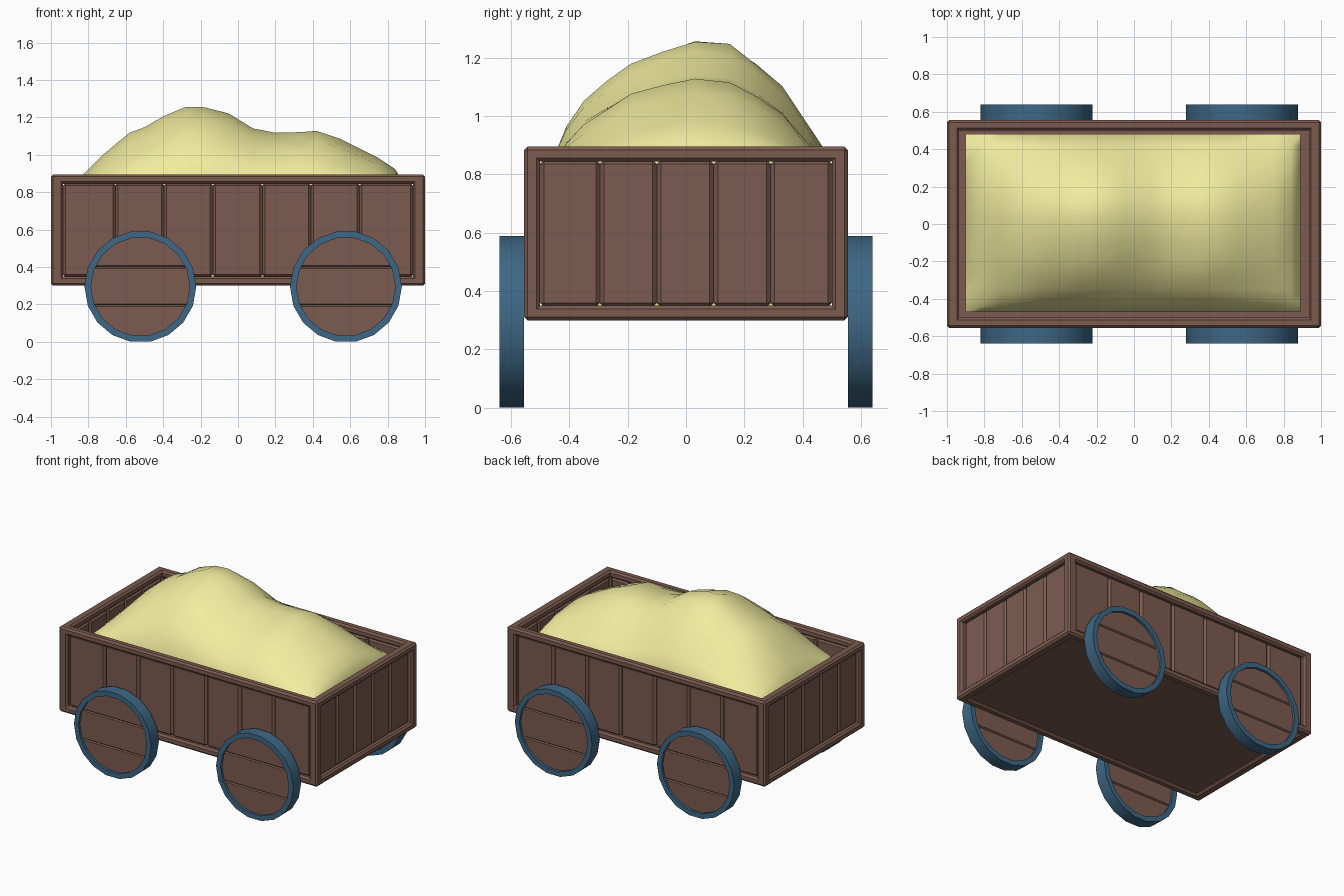
import bpy, bmesh, math, random
from mathutils import Vector

if "Cube" in bpy.data.objects:
    bpy.data.objects.remove(bpy.data.objects["Cube"])

random.seed(4)


def material(name, rgb):
    m = bpy.data.materials.new(name)
    m.diffuse_color = (*rgb, 1)
    m.use_nodes = True
    m.node_tree.nodes["Principled BSDF"].inputs["Base Color"].default_value = m.diffuse_color
    return m


WOOD = material("wood", (0.20, 0.105, 0.08))
BLUE = material("blue_metal", (0.048, 0.136, 0.235))
SAND = material("sand", (0.88, 0.84, 0.35))


def finish(bm, name, mat, smooth=None):
    bmesh.ops.recalc_face_normals(bm, faces=bm.faces[:])
    me = bpy.data.meshes.new(name)
    bm.to_mesh(me)
    bm.free()
    me.materials.append(mat)
    if smooth:
        me.shade_smooth()
        me.set_sharp_from_angle(angle=math.radians(smooth))
    ob = bpy.data.objects.new(name, me)
    bpy.context.collection.objects.link(ob)
    return ob


def box(name, lo, hi, bevel=0.012):
    """Chamfered beam or plank between two corners."""
    bm = bmesh.new()
    bmesh.ops.create_cube(bm, size=1)
    for v in bm.verts:
        v.co = Vector([lo[i] + (v.co[i] + 0.5) * (hi[i] - lo[i]) for i in range(3)])
    if bevel:
        bmesh.ops.bevel(bm, geom=bm.edges[:], offset=bevel, segments=1,
                        affect='EDGES', clamp_overlap=True)
    return finish(bm, name, WOOD)


# Frame: corner posts and rails
X, Y, Z0, Z1 = 1.0, 0.555, 0.30, 0.895
PX, PY, RZ = 0.065, 0.055, 0.05
for sx in (-1, 1):
    for sy in (-1, 1):
        xs, ys = sorted((sx * (X - PX), sx * X)), sorted((sy * (Y - PY), sy * Y))
        box("corner_post", (xs[0], ys[0], Z0), (xs[1], ys[1], Z1))
for z in (Z0, Z1 - RZ):
    for s in (-1, 1):
        ys, xs = sorted((s * (Y - PY), s * Y)), sorted((s * (X - PX), s * X))
        box("long_rail", (-X, ys[0], z), (X, ys[1], z + RZ))
        box("end_rail", (xs[0], -Y, z), (xs[1], Y, z + RZ))

# Plank walls, set back from the frame
LONG = [-0.935, -0.655, -0.395, -0.135, 0.13, 0.39, 0.65, 0.935]
SHORT = [-0.50, -0.295, -0.10, 0.095, 0.29, 0.50]
ZL, ZH = Z0 + RZ - 0.005, Z1 - RZ + 0.005
for s in (-1, 1):
    ys, xs = sorted((s * 0.50, s * 0.535)), sorted((s * 0.935, s * 0.975))
    for a, b in zip(LONG, LONG[1:]):
        box("side_plank", (a, ys[0], ZL), (b, ys[1], ZH), 0.014)
    for a, b in zip(SHORT, SHORT[1:]):
        box("end_plank", (xs[0], a, ZL), (xs[1], b, ZH), 0.014)

# Floor
box("floor", (-0.95, -0.52, 0.318), (0.95, 0.52, 0.35), 0)

# Wheels: metal tyre around three planks
N, R, RI, WZ = 18, 0.299, 0.264, 0.295


def ring_point(r, k, x, y):
    a = 2 * math.pi * k / N
    return Vector((x + r * math.cos(a), y, WZ + r * math.sin(a)))


def tyre(x, y0, y1):
    bm = bmesh.new()
    loops = [[bm.verts.new(ring_point(r, k, x, y)) for k in range(N)]
             for r, y in ((R, y0), (R, y1), (RI, y1), (RI, y0))]
    for i in range(4):
        a, b = loops[i], loops[(i + 1) % 4]
        for k in range(N):
            bm.faces.new((a[k], a[(k + 1) % N], b[(k + 1) % N], b[k]))
    finish(bm, "wheel_tyre", BLUE, 30)


def wheel_plank(x, y0, y1, lo, hi):
    bm = bmesh.new()
    bm.faces.new([bm.verts.new(ring_point(RI + 0.004, k, x, y0)) for k in range(N)])
    for z, n in ((lo, -1), (hi, 1)):
        bmesh.ops.bisect_plane(bm, geom=bm.verts[:] + bm.edges[:] + bm.faces[:],
                               plane_co=(x, y0, WZ + z), plane_no=(0, 0, n),
                               clear_outer=True)
    ext = bmesh.ops.extrude_face_region(bm, geom=bm.faces[:])
    for v in ext["geom"]:
        if isinstance(v, bmesh.types.BMVert):
            v.co.y = y1
    cut = [e for e in bm.edges
           if abs(e.verts[0].co.y - e.verts[1].co.y) < 1e-5
           and any(all(abs(v.co.z - WZ - z) < 1e-4 for v in e.verts) for z in (lo, hi))]
    bmesh.ops.bevel(bm, geom=cut, offset=0.007, segments=1, affect='EDGES')
    finish(bm, "wheel_plank", WOOD)


for x in (-0.522, 0.577):
    for s in (-1, 1):
        tyre(x, s * 0.555, s * 0.64)
        for lo, hi in ((-0.4, -0.098), (-0.098, 0.105), (0.105, 0.4)):
            wheel_plank(x, s * 0.572, s * 0.623, lo, hi)

# Sand heap: ridge line along x multiplied by a cross-section along y
RIDGE = [(-0.9, 0.80), (-0.82, 0.90), (-0.72, 1.0), (-0.58, 1.12), (-0.5, 1.145),
         (-0.4, 1.21), (-0.28, 1.255), (-0.18, 1.26), (-0.05, 1.22), (0.08, 1.145),
         (0.2, 1.125), (0.34, 1.12), (0.42, 1.13), (0.55, 1.08), (0.75, 0.98),
         (0.84, 0.92), (0.89, 0.84)]
CROSS = [(-0.47, 0.08), (-0.44, 0.29), (-0.41, 0.43), (-0.35, 0.59), (-0.27, 0.73),
         (-0.19, 0.85), (-0.08, 0.93), (0.03, 1.0), (0.15, 0.98), (0.24, 0.85),
         (0.33, 0.69), (0.42, 0.42), (0.48, 0.25)]
BASE = 0.75
bm = bmesh.new()
rows = []
for i, (x, h) in enumerate(RIDGE):
    row = []
    for j, (y, c) in enumerate(CROSS):
        inside = 0 < i < len(RIDGE) - 1 and 0 < j < len(CROSS) - 1
        wob = random.uniform(-0.008, 0.004) if inside else 0
        row.append(bm.verts.new((x, y, BASE + (h - BASE) * c + wob)))
    rows.append(row)
for r0, r1 in zip(rows, rows[1:]):
    for j in range(len(CROSS) - 1):
        bm.faces.new((r0[j], r1[j], r1[j + 1], r0[j + 1]))
rim = [e for e in bm.edges if e.is_boundary]
ext = bmesh.ops.extrude_edge_only(bm, edges=rim)["geom"]
for g in ext:
    if isinstance(g, bmesh.types.BMVert):
        g.co.z = 0.35
bmesh.ops.holes_fill(bm, edges=[e for e in bm.edges if e.is_boundary], sides=0)
finish(bm, "sand_heap", SAND, 50)
